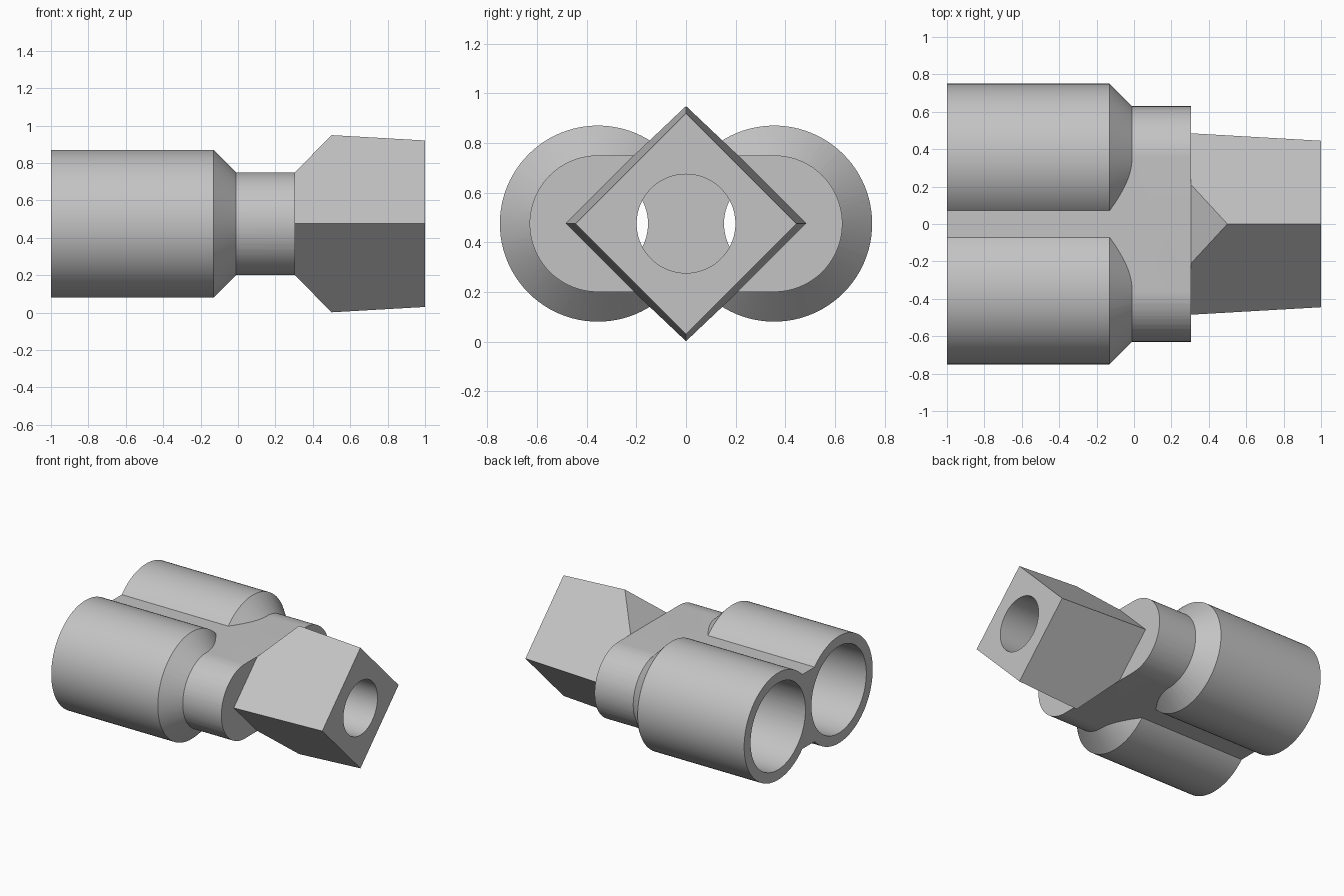
import bpy, bmesh
from math import pi, sin, cos, radians

if "Cube" in bpy.data.objects:
    bpy.data.objects.remove(bpy.data.objects["Cube"], do_unlink=True)

AXIS_Z = 0.475     # height of the centre line
TUBE_Y = 0.355     # sideways offset of each socket
WALL = 0.075       # wall thickness
END = 0.305        # end face of the flat housing
SEGMENTS = 96

grey = bpy.data.materials.new("grey_plastic")
grey.use_nodes = True
colour = (0.55, 0.55, 0.55, 1)
grey.diffuse_color = colour
grey.node_tree.nodes["Principled BSDF"].inputs["Base Color"].default_value = colour


def circle(r, y=0):
    return [(y + r * cos(2 * pi * i / SEGMENTS), r * sin(2 * pi * i / SEGMENTS))
            for i in range(SEGMENTS)]


def stadium(r):
    half = SEGMENTS // 2
    pts = []
    for side, start in ((1, -pi / 2), (-1, pi / 2)):
        for i in range(half + 1):
            a = start + pi * i / half
            pts.append((side * TUBE_Y + r * cos(a), r * sin(a)))
    return pts


def diamond(r):
    return [(r, 0), (0, r), (-r, 0), (0, -r)]


def rectangle(w, h):
    return [(w, -h), (w, h), (-w, h), (-w, -h)]


def loft(name, *sections):
    """Closed solid through (x, outline) sections along the x axis."""
    bm = bmesh.new()
    rings = [[bm.verts.new((x, y, z + AXIS_Z)) for y, z in pts] for x, pts in sections]
    for a, b in zip(rings, rings[1:]):
        for i in range(len(a)):
            j = (i + 1) % len(a)
            bm.faces.new((a[i], a[j], b[j], b[i]))
    bm.faces.new(rings[0][::-1])
    bm.faces.new(rings[-1])
    bmesh.ops.recalc_face_normals(bm, faces=bm.faces[:])
    mesh = bpy.data.meshes.new(name)
    bm.to_mesh(mesh)
    bm.free()
    mesh.materials.append(grey)
    obj = bpy.data.objects.new(name, mesh)
    bpy.context.collection.objects.link(obj)
    return obj


def combine(target, tool, operation):
    """Apply a boolean and discard the tool solid."""
    mod = target.modifiers.new("join", 'BOOLEAN')
    mod.object, mod.operation, mod.solver = tool, operation, 'EXACT'
    bpy.context.view_layer.objects.active = target
    bpy.ops.object.modifier_apply(modifier=mod.name)
    bpy.data.objects.remove(tool, do_unlink=True)


def socket(name, start, r_tube, r_neck, y):
    """Straight tube with a cone narrowing to the neck and ending inside it."""
    slope = (r_tube - r_neck) / 0.12
    return loft(name, (start, circle(r_tube, y)), (-0.13, circle(r_tube, y)),
                (0.05, circle(r_tube - 0.18 * slope, y)))


# Flat housing, which also forms the web between the sockets
body = loft("twin_socket_connector", (-1, stadium(0.275)), (END, stadium(0.275)))

# Two round sockets
for y in (TUBE_Y, -TUBE_Y):
    combine(body, socket("socket", -1, 0.395, 0.275, y), 'UNION')

# Tapered square spigot on edge, with chamfers above and below at its root
spigot = loft("spigot", (0.25, diamond(0.488)), (1, diamond(0.445)))
wedge = loft("chamfer_wedge", (0.25, rectangle(1, 0.218)), (1.1, rectangle(1, 1.09)))
combine(spigot, wedge, 'INTERSECT')
combine(body, spigot, 'UNION')

# Hollow inside: two bores, a shared chamber and the outlet hole
for y in (TUBE_Y, -TUBE_Y):
    combine(body, socket("bore", -1.1, 0.395 - WALL, 0.2, y), 'DIFFERENCE')
combine(body, loft("chamber", (-0.012, stadium(0.2)), (END - WALL, stadium(0.2))), 'DIFFERENCE')
combine(body, loft("outlet", (0.2, circle(0.199)), (1.1, circle(0.199))), 'DIFFERENCE')

# Smooth the round surfaces, keep the edges sharp
bpy.ops.object.select_all(action='DESELECT')
body.select_set(True)
bpy.context.view_layer.objects.active = body
bpy.ops.object.shade_smooth_by_angle(angle=radians(25))
